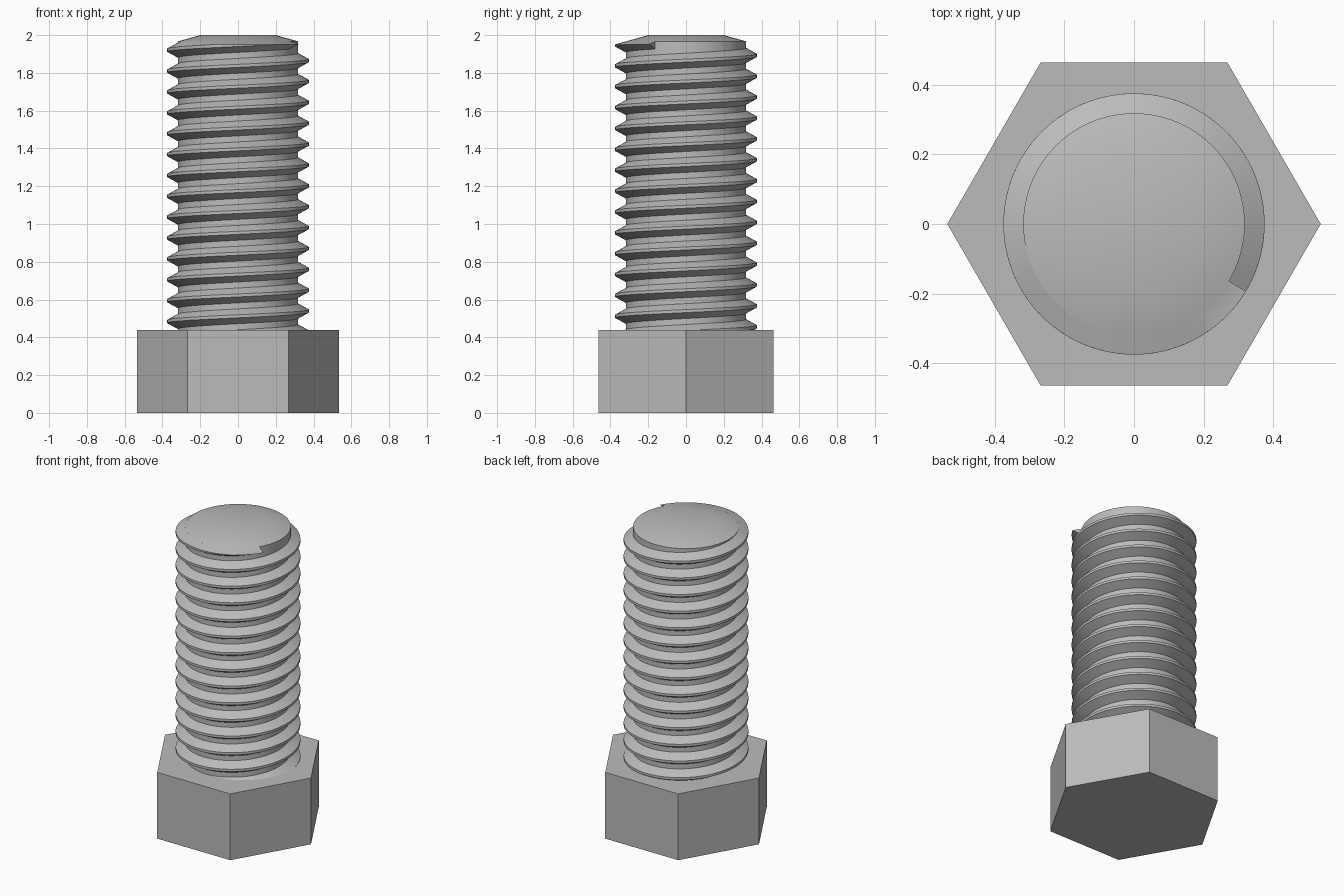
import bpy, bmesh, math

cube = bpy.data.objects.get("Cube")
if cube:
    bpy.data.objects.remove(cube, do_unlink=True)

HEAD_TOP, TOP = 0.44, 2.0
CORE_R, CREST_R, TIP_R = 0.318, 0.375, 0.2
PITCH, SEGS = 0.1105, 96

steel = bpy.data.materials.new("grey steel")
steel.use_nodes = True
GREY = (0.5, 0.5, 0.5, 1)
steel.diffuse_color = GREY
steel.node_tree.nodes["Principled BSDF"].inputs["Base Color"].default_value = GREY


def cone_z(r):
    """Height of the chamfered tip at radius r."""
    return TOP - 0.28 * (r - TIP_R)


def loft(name, rings, smooth=True):
    """Skin a row of closed rings and cap both ends."""
    bm = bmesh.new()
    rows = [[bm.verts.new(p) for p in ring] for ring in rings]
    n = len(rows[0])
    for a, b in zip(rows, rows[1:]):
        for i in range(n):
            j = (i + 1) % n
            bm.faces.new((a[i], a[j], b[j], b[i]))
    bm.faces.new(rows[0][::-1])
    bm.faces.new(rows[-1])
    bmesh.ops.recalc_face_normals(bm, faces=bm.faces)
    mesh = bpy.data.meshes.new(name)
    bm.to_mesh(mesh)
    bm.free()
    mesh.materials.append(steel)
    obj = bpy.data.objects.new(name, mesh)
    bpy.context.collection.objects.link(obj)
    if smooth:
        bpy.ops.object.select_all(action="DESELECT")
        obj.select_set(True)
        bpy.context.view_layer.objects.active = obj
        bpy.ops.object.shade_smooth_by_angle(angle=math.radians(30))
    return obj


def polygon(r, z, sides):
    return [(r * math.cos(math.tau * i / sides), r * math.sin(math.tau * i / sides), z)
            for i in range(sides)]


# Hexagonal head
loft("hex_head", [polygon(0.536, z, 6) for z in (0, HEAD_TOP)], smooth=False)

# Shank core with chamfered tip
shank = [(CORE_R, HEAD_TOP - 0.04), (CORE_R, cone_z(CORE_R)), (TIP_R, TOP)]
loft("shank_core", [polygon(r, z, SEGS) for r, z in shank])

# Right-handed thread, trimmed by the tip chamfer and running out into the head
profile = [(CORE_R - 0.003, -0.041), (CREST_R, -0.008),
           (CREST_R, 0.008), (CORE_R - 0.003, 0.041)]
END_ANGLE, END_Z = math.radians(329), 1.966
turns = (END_Z - HEAD_TOP + 0.06) / PITCH
steps = int(turns * SEGS)
rings = []
for k in range(steps + 1):
    back = turns * (1 - k / steps)
    a = END_ANGLE - math.tau * back
    z = END_Z - PITCH * back
    rings.append([(r * math.cos(a), r * math.sin(a), min(z + dz, cone_z(r)))
                  for r, dz in profile])
loft("thread", rings)
